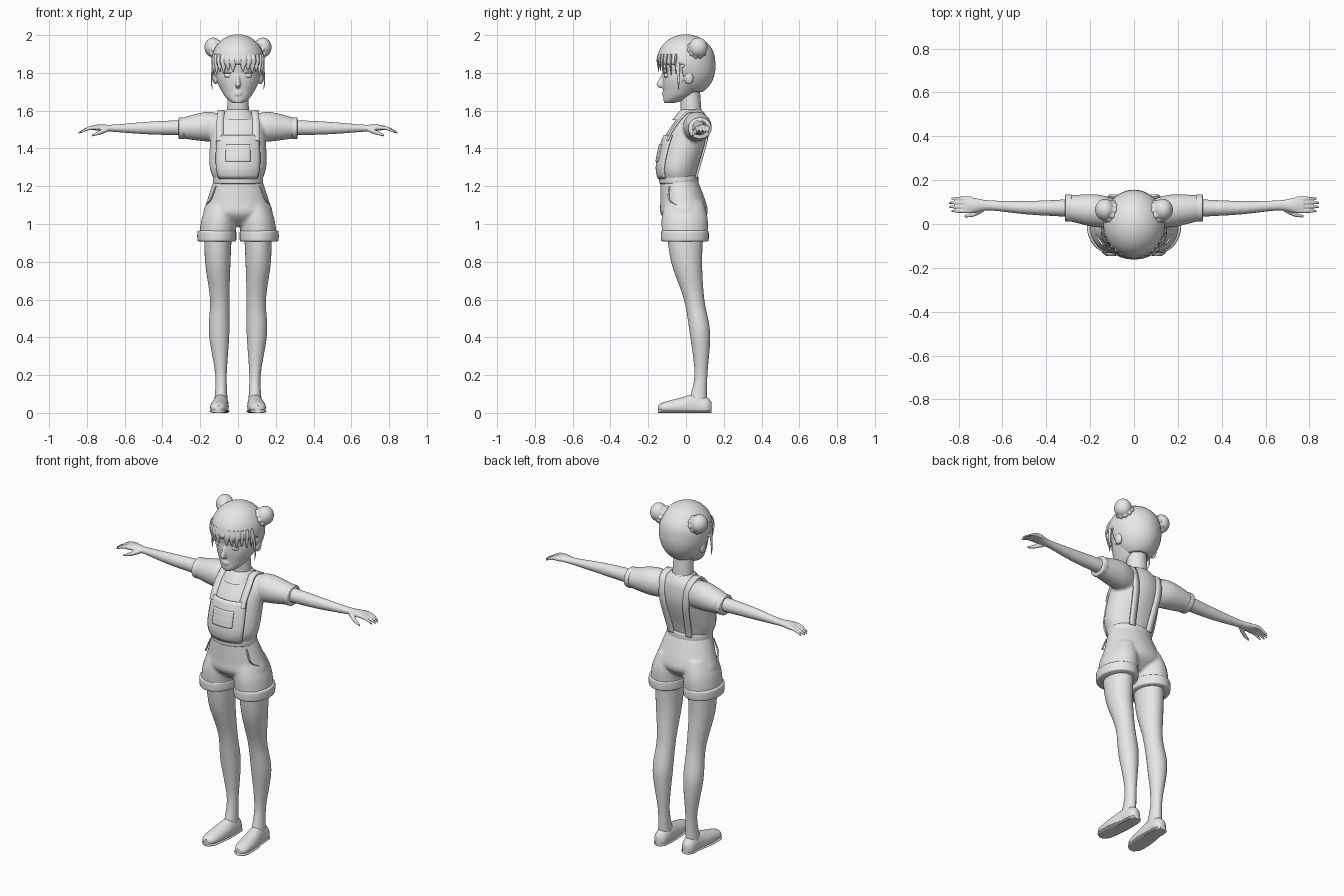
import bpy, bmesh, math
from mathutils import Vector, Matrix

cube = bpy.data.objects.get("Cube")
if cube:
    bpy.data.objects.remove(cube)

GREY = (.8, .8, .8, 1)
clay = bpy.data.materials.new("light grey")
clay.use_nodes = True
clay.diffuse_color = GREY
clay.node_tree.nodes["Principled BSDF"].inputs["Base Color"].default_value = GREY


def smooth_path(rows, steps=5):
    """Catmull-Rom interpolation through a list of number tuples."""
    last = len(rows) - 1
    out = []
    for i in range(last):
        before, start, end, after = (rows[min(max(i + k, 0), last)] for k in (-1, 0, 1, 2))
        for step in range(steps):
            t = step / steps
            out.append([b + t / 2 * (c - a + t * (2 * a - 5 * b + 4 * c - d + t * (3 * b - a - 3 * c + d)))
                        for a, b, c, d in zip(before, start, end, after)])
    return out + [list(rows[last])]


def loft(bm, rings, axis="z", sides=32):
    """Skin ellipses (position, centre a, centre b, radius a, radius b) along an axis."""
    loops = []
    for position, centre_a, centre_b, radius_a, radius_b in smooth_path(rings):
        loop = []
        for k in range(sides):
            angle = math.tau * k / sides
            a = centre_a + radius_a * math.cos(angle)
            b = centre_b + radius_b * math.sin(angle)
            x, y, z = {"x": (position, a, b), "y": (a, position, b), "z": (a, b, position)}[axis]
            loop.append(bm.verts.new((x, y, max(z, 0))))
        loops.append(loop)
    for lower, upper in zip(loops, loops[1:]):
        for k in range(sides):
            bm.faces.new((lower[k - 1], lower[k], upper[k], upper[k - 1]))
    bm.faces.new(loops[0])
    bm.faces.new(loops[-1])


def ball(bm, centre, radii, detail=12):
    matrix = Matrix.Translation(centre) @ Matrix.Diagonal((*radii, 1))
    bmesh.ops.create_uvsphere(bm, u_segments=2 * detail, v_segments=detail, radius=1, matrix=matrix)


def sheet(bm, rows):
    """Grid of faces through equal rows of points."""
    grid = [[bm.verts.new(point) for point in row] for row in rows]
    for lower, upper in zip(grid, grid[1:]):
        for k in range(1, len(lower)):
            bm.faces.new((lower[k - 1], lower[k], upper[k], upper[k - 1]))


def finish(name, bm, mirror=False, voxel=0, thickness=0):
    """Turn the mesh into a shaded object; a voxel size fuses its pieces."""
    bmesh.ops.recalc_face_normals(bm, faces=bm.faces)
    mesh = bpy.data.meshes.new(name)
    bm.to_mesh(mesh)
    bm.free()
    mesh.materials.append(clay)
    mesh.shade_smooth()
    mesh.set_sharp_from_angle(angle=math.radians(50))
    obj = bpy.data.objects.new(name, mesh)
    bpy.context.collection.objects.link(obj)
    if mirror:
        obj.modifiers.new("Mirror", "MIRROR")
    if thickness:
        solidify = obj.modifiers.new("Solidify", "SOLIDIFY")
        solidify.thickness = thickness
        solidify.offset = 0
    if voxel:
        remesh = obj.modifiers.new("Remesh", "REMESH")
        remesh.mode = "VOXEL"
        remesh.voxel_size = voxel
        remesh.use_smooth_shade = True
        obj.modifiers.new("Smooth", "SMOOTH").iterations = 4


def part(name, rings, axis="z", mirror=False):
    bm = bmesh.new()
    loft(bm, rings, axis)
    finish(name, bm, mirror)


def band(name, low, high, centre, radii, axis="z", mirror=False):
    """Rounded hem around a limb or the waist."""
    rings = [(low + (high - low) * t, *centre, *(r * grow for r in radii))
             for t, grow in ((0, .94), (.15, 1), (.85, 1), (1, .94))]
    part(name, rings, axis, mirror)


# Head with jaw, nose, lips, brows and ears fused
bm = bmesh.new()
ball(bm, (0, 0, 1.84), (.12, .13, .14))
loft(bm, [(1.64, 0, -.09, .025, .025), (1.66, 0, -.06, .055, .06), (1.7, 0, -.03, .085, .09),
          (1.78, 0, 0, .115, .125), (1.9, 0, 0, .1, .11)])
loft(bm, [(1.79, 0, -.12, .006, .01), (1.74, 0, -.138, .013, .018), (1.72, 0, -.13, .008, .01)])
for z in (1.685, 1.696):
    ball(bm, (0, -.116, z), (.022, .012, .006))
for side in (-1, 1):
    ball(bm, (side * .12, .015, 1.775), (.015, .025, .036))
    ball(bm, (side * .05, -.103, 1.83), (.03, .018, .01))
finish("head", bm, voxel=.005)

# Eyes with upper lids
bm = bmesh.new()
ball(bm, (.05, -.104, 1.787), (.024, .013, .014))
ball(bm, (.052, -.107, 1.8), (.028, .014, .004))
finish("eyes", bm, mirror=True)

part("neck", [(1.55, 0, .03, .06, .055), (1.72, 0, .02, .053, .053)])

# Hair cap, open around the face and drawn back towards the nape
HAIR_CENTRE = Vector((0, 0, 1.86))
HAIR_RADII = Vector((.136, .151, .14))
bm = bmesh.new()
ball(bm, HAIR_CENTRE, HAIR_RADII, detail=36)
for vert in bm.verts:
    drop = HAIR_CENTRE.z - vert.co.z
    if drop > 0:
        vert.co.z -= drop * .25
        vert.co.y += drop * .15
opening = []
for face in bm.faces:
    middle = face.calc_center_median()
    if middle.z < 1.7 or (middle.z < 1.85 and middle.y < -.015):
        opening.append(face)
bmesh.ops.delete(bm, geom=opening, context="FACES")
finish("hair_cap", bm, thickness=.008)

# Pointed fringe locks, parted in the middle, and loose side strands
bm = bmesh.new()
for i in range(-6, 7):
    angle = i * .2
    x = HAIR_RADII.x * math.sin(angle)
    y = -HAIR_RADII.y * math.cos(angle)
    tip = 1.82 - .01 * (i % 2) - .004 * abs(i) if i else 1.865
    width = .021 - .0015 * abs(i)
    loft(bm, [(1.9, x * .96, y * .95, width, .006), (1.86, x, y, width, .007),
              (tip, x * .98, y * .97, .002, .002)], sides=10)
for side in (-1, 1):
    loft(bm, [(1.87, side * .128, -.045, .008, .014), (1.76, side * .14, -.04, .004, .006),
              (1.71, side * .135, -.04, .001, .001)], sides=10)
finish("fringe", bm)

# Hair buns, each ringed by a ruffled tie
bm = bmesh.new()
bun = Vector((.132, .065, 1.935))
ball(bm, bun, (.046, .05, .052))
tilt = Vector((1, .4, .6)).to_track_quat("Z", "Y")
for k in range(10):
    angle = math.tau * k / 10
    ruffle = Vector((math.cos(angle), math.sin(angle), -.6)) * .041
    ball(bm, bun + tilt @ ruffle, (.014, .014, .014))
finish("hair_buns", bm, mirror=True, voxel=.004)

# Shirt with short sleeves and a round collar
TORSO = [(1.22, 0, -.04, .12, .09), (1.3, 0, -.04, .15, .11), (1.45, 0, 0, .147, .117),
         (1.55, 0, .03, .13, .085), (1.6, 0, .035, .065, .055)]
bm = bmesh.new()
loft(bm, TORSO)
for side in (-1, 1):
    loft(bm, [(side * .08, .05, 1.51, .06, .07), (side * .17, .06, 1.515, .075, .078),
              (side * .31, .073, 1.507, .057, .052)], "x")
finish("shirt", bm, voxel=.008)
band("sleeve_cuffs", .285, .314, (.073, 1.507), (.062, .057), "x", mirror=True)
part("collar", [(1.55, 0, .016, .09, .09), (1.58, 0, .024, .082, .074), (1.605, 0, .027, .06, .055)])


def torso_ring(z):
    return min(smooth_path(TORSO, 30), key=lambda ring: abs(ring[0] - z))


def on_torso(x, z, facing, lift):
    """Point just above the shirt; facing is -1 for the chest, 1 for the back."""
    _, _, centre, width, depth = torso_ring(z)
    return Vector((x, centre + facing * (depth + lift) * math.sqrt(1 - (x / width) ** 2), z))


# Bib with a chest pocket
for name, share, low, high, lift in (("bib", .76, 1.24, 1.47, .006), ("bib_pocket", .42, 1.33, 1.42, .011)):
    bm = bmesh.new()
    rows = []
    for j in range(13):
        z = low + (high - low) * j / 12
        half = share * torso_ring(z)[3]
        rows.append([on_torso(half * i / 8, z, -1, lift) for i in range(-8, 9)])
    sheet(bm, rows)
    finish(name, bm, thickness=.009)

# Straps from the bib, over the shoulders and down the back
path = [on_torso(.095, 1.44 + .035 * k, -1, .008) for k in range(4)]
path += [Vector((.09, y, 1.597 - abs(y - .035) / 3)) for y in (0, .035, .075)]
path += [on_torso(.085 - .004 * k, 1.56 - .045 * k, 1, .009) for k in range(8)]
half_width = Vector((.018, 0, 0))
bm = bmesh.new()
sheet(bm, [[Vector(point) + half_width * k for k in (-1, 0, 1)] for point in smooth_path(path)])
finish("straps", bm, mirror=True, thickness=.012)

# Shorts with waistband, turned-up cuffs and pocket piping
bm = bmesh.new()
loft(bm, [(1.25, 0, -.04, .122, .094), (1.12, 0, -.016, .165, .12), (1.05, 0, -.01, .18, .122),
          (.99, 0, -.01, .1, .06)])
for side in (-1, 1):
    loft(bm, [(1.12, side * .085, -.01, .07, .1), (1.03, side * .1, -.007, .092, .122),
              (.93, side * .11, -.006, .096, .12)])
finish("shorts", bm, voxel=.008)
band("waistband", 1.212, 1.256, (0, -.038), (.132, .103))
band("shorts_cuffs", .908, .965, (.112, -.006), (.103, .126), mirror=True)
part("pocket_piping", [(1.2, .118, -.088, .004, .004), (1.13, .145, -.09, .005, .005),
                       (1.1, .172, -.05, .003, .003)], mirror=True)

# Arms with palm, four fingers and thumb
bm = bmesh.new()
loft(bm, [(.26, .073, 1.51, .042, .042), (.48, .074, 1.508, .031, .033), (.66, .085, 1.507, .023, .019),
          (.73, .086, 1.51, .034, .017), (.775, .087, 1.51, .036, .011)], "x")
for i in range(4):
    y = .059 + .019 * i
    reach = .85 - .01 * abs(i - 1.5)
    loft(bm, [(.74, y, 1.51, .01, .011), (.79, y, 1.506, .009, .01), (reach, y, 1.483, .005, .005)], "x")
loft(bm, [(.685, .068, 1.502, .012, .012), (.73, .045, 1.485, .011, .012), (.775, .034, 1.468, .005, .005)], "x")
finish("arms", bm, mirror=True, voxel=.004)

part("legs", [(1, .105, -.005, .075, .1), (.8, .107, .003, .067, .082), (.6, .097, .043, .051, .054),
              (.42, .1, .074, .054, .054), (.2, .09, .079, .03, .034), (.05, .09, .06, .036, .05)],
     mirror=True)

# Shoes on thin soles
SHOE = [(-.147, .105, .025, .015, .015), (-.12, .105, .027, .04, .029), (-.03, .098, .032, .047, .048),
        (.05, .09, .035, .041, .065), (.11, .09, .03, .037, .053), (.135, .09, .028, .018, .03)]
part("shoes", SHOE, "y", mirror=True)
part("soles", [(y, x, .008, width + .004, .01) for y, x, _, width, _ in SHOE], "y", mirror=True)
